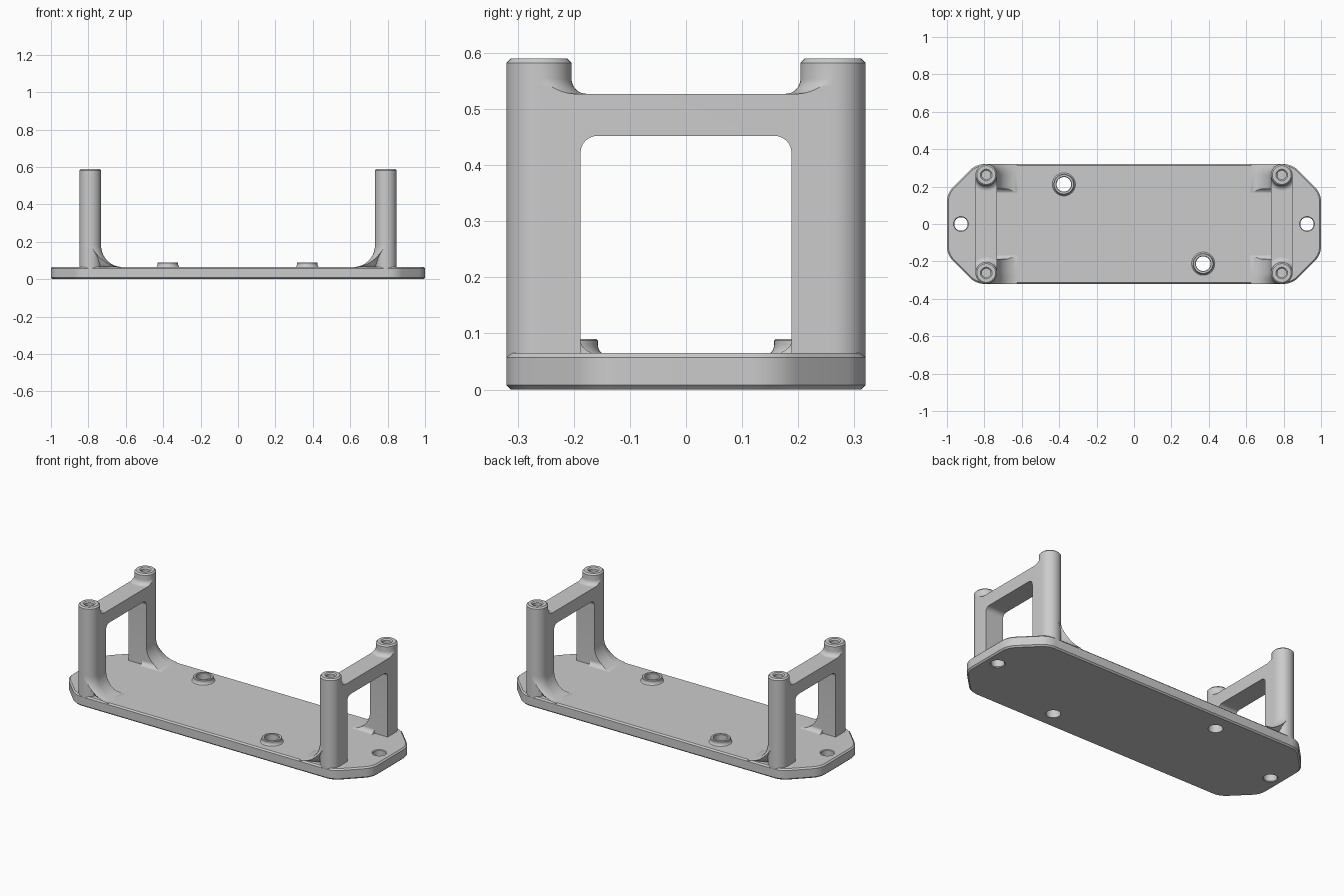
import bpy, bmesh
from math import sin, cos, pi, sqrt

if "Cube" in bpy.data.objects:
    bpy.data.objects.remove(bpy.data.objects["Cube"])

TOP = 0.065                      # plate top
PX, PY, PR = 0.79, 0.262, 0.058  # post centre and radius


def loft(name, rings, closed=False, mirror=""):
    """Skin equal-length rings of points; cap the ends or close the loop."""
    bm = bmesh.new()
    vr = [[bm.verts.new(p) for p in ring] for ring in rings]
    n = len(vr[0])
    pairs = list(zip(vr, vr[1:])) + ([(vr[-1], vr[0])] if closed else [])
    for a, b in pairs:
        for i in range(n):
            j = (i + 1) % n
            bm.faces.new((a[i], a[j], b[j], b[i]))
    if not closed:
        bm.faces.new(vr[0])
        bm.faces.new(vr[-1])
    bmesh.ops.remove_doubles(bm, verts=bm.verts, dist=1e-5)
    bmesh.ops.recalc_face_normals(bm, faces=bm.faces)
    me = bpy.data.meshes.new(name)
    bm.to_mesh(me)
    bm.free()
    ob = bpy.data.objects.new(name, me)
    bpy.context.collection.objects.link(ob)
    if mirror:
        add_mirror(ob, mirror)
    return ob


def add_mirror(ob, axes):
    m = ob.modifiers.new("mirror", 'MIRROR')
    m.use_axis = ["X" in axes, "Y" in axes, False]
    m.use_mirror_merge = False


def cut(ob, cutter):
    m = ob.modifiers.new("cut", 'BOOLEAN')
    m.operation, m.solver, m.object = 'DIFFERENCE', 'EXACT', cutter
    cutter.hide_render = True
    cutters.append(cutter)


def circle(x, y, r, z, n=40):
    return [(x + r * cos(2 * pi * i / n), y + r * sin(2 * pi * i / n), z) for i in range(n)]


def lathe(name, x, y, profile, closed=False, mirror=""):
    return loft(name, [circle(x, y, r, z) for r, z in profile], closed, mirror)


def plate_outline(inset, z, r=0.11):
    """Rounded octagon, inset evenly."""
    t = r * (sqrt(2) - 1)
    a, b = (1 - r, 0.165 - t), (0.845 - t, 0.32 - r)
    pts = []
    for q, cs in enumerate(((a, b), (b, a), (a, b), (b, a))):
        sx, sy = ((1, 1), (-1, 1), (-1, -1), (1, -1))[q]
        for k, (cx, cy) in enumerate(cs):
            for i in range(9):
                ang = q * pi / 2 + (k + i / 8) * pi / 4
                pts.append((sx * cx + (r - inset) * cos(ang), sy * cy + (r - inset) * sin(ang), z))
    return pts


cutters = []

# base plate with chamfered rims and four through holes
plate = loft("base_plate", [plate_outline(0.008, 0), plate_outline(0, 0.008),
                            plate_outline(0, TOP - 0.008), plate_outline(0.008, TOP)])
for x in (-0.925, 0.925):
    cut(plate, lathe("end_hole_cutter", x, 0, [(0.042, -0.002), (0.036, 0.004), (0.036, 0.061), (0.042, 0.067)]))

# raised bosses around the two inner holes
for x, y in ((-0.375, 0.212), (0.37, -0.212)):
    cut(plate, lathe("boss_hole_cutter", x, y, [(0.039, -0.01), (0.039, 0.08)]))
    foot = [(0.055 + 0.015 * (1 - sin(t)), 0.062 + 0.018 * (1 - cos(t)))
            for t in (pi / 2 * (1 - i / 6) for i in range(7))]
    lathe("hole_boss", x, y, [(0.039, 0.06), (0.039, 0.087), (0.042, 0.09), (0.052, 0.09), (0.055, 0.087)]
          + foot + [(0.07, 0.06)], closed=True)

# end frame: rounded slab with a window
def slab(z, n=20):
    return [(PX + PR * cos(a), s * PY + PR * sin(a), z)
            for s, o in ((1, 0), (-1, pi)) for a in (o + pi * i / n for i in range(n + 1))]


frame = loft("end_frame", [slab(TOP - 0.008), slab(0.527)])


def window(x, w=0.188, h=0.452, r=0.03):
    arch = [(s * (w - r) + r * cos(a), h - r + r * sin(a))
            for s, o in ((1, 0), (-1, pi / 2)) for a in (o + pi / 2 * i / 8 for i in range(9))]
    return [(x, y, z) for y, z in [(w, 0)] + arch + [(-w, 0)]]


cut(frame, loft("window_cutter", [window(0.6), window(1.0)]))
cut(frame, lathe("screw_hole_cutter", PX, PY, [(0.024, 0.47), (0.024, 0.6)], mirror="Y"))
add_mirror(frame, "X")

# post tops: round posts blending down into the crossbar
M = 20
ANGLES = [pi * i / M for i in range(M + 1)] + [pi + pi * i / M for i in range(M + 1)]


def post_section(r, z):
    pts = []
    for k, a in enumerate(ANGLES):
        x = PR * cos(a)
        y = PR * sin(a) if k <= M else -sqrt(max(0, r * r - x * x))
        pts.append((PX + x, PY + y, z))
    return pts


def post_ring(r, z):
    return [(PX + r * cos(a), PY + r * sin(a), z) for a in ANGLES]


F = 0.027
blend = [post_section(PR + F * (1 - sin(t)), 0.527 + F * (1 - cos(t)))
         for t in (pi / 2 * i / 8 for i in range(9))]
loft("post_top", blend + [post_ring(PR, 0.582), post_ring(0.05, 0.59), post_ring(0.031, 0.59),
                          post_ring(0.024, 0.583), post_ring(0.024, 0.527)], closed=True, mirror="XY")

# flared leg roots sweeping onto the plate, inner side only
R = 0.115


def flare(e, z):
    y_in = 0.188 - 0.02 * max(0, 1 - (z - TOP) / 0.02) ** 2
    pts = [(PX - 0.03, y_in, z), (PX - PR - e, y_in, z)]
    for i in range(17):
        a = i / 16
        y = PY + PR * sin(a * pi / 2)
        pts.append((PX - sqrt(max(0, (PR + e) ** 2 - (y - PY) ** 2)), y, z))
    return pts + [(PX, PY, z)]


arc = [flare(R * (1 - sin(t)), TOP + R * (1 - cos(t))) for t in (pi / 2 * i / 14 for i in range(15))]
base = [(x, y, TOP - 0.008) for x, y, z in arc[0]]
loft("leg_flare", [base] + arc, mirror="XY")

# bake modifiers, drop cutters, smooth the curved faces
bpy.ops.object.select_all(action='DESELECT')
parts = [o for o in bpy.context.scene.objects if o not in cutters]
for o in parts:
    o.select_set(True)
bpy.context.view_layer.objects.active = parts[0]
bpy.ops.object.convert(target='MESH')
for c in cutters:
    bpy.data.objects.remove(c)
bpy.ops.object.shade_smooth_by_angle(angle=pi / 6)
